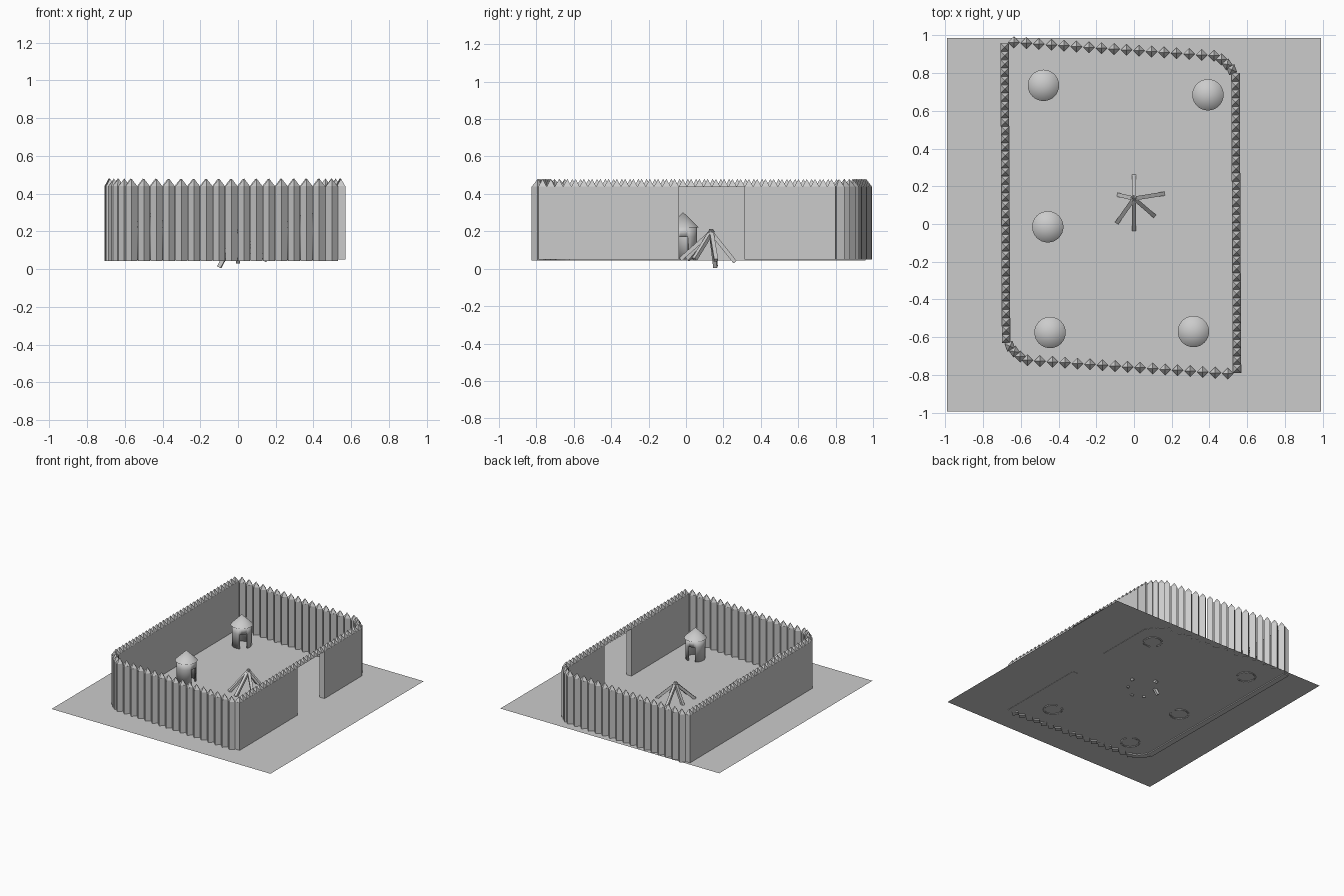
import bpy, bmesh
from math import radians, pi, cos, sin
from mathutils import Matrix, Vector

if "Cube" in bpy.data.objects:
    bpy.data.objects.remove(bpy.data.objects["Cube"])

GROUND = 0.052


def finish(bm, name, smooth=False):
    bmesh.ops.recalc_face_normals(bm, faces=bm.faces)
    me = bpy.data.meshes.new(name)
    bm.to_mesh(me)
    bm.free()
    ob = bpy.data.objects.new(name, me)
    bpy.context.collection.objects.link(ob)
    if smooth:
        bpy.ops.object.select_all(action='DESELECT')
        ob.select_set(True)
        bpy.context.view_layer.objects.active = ob
        bpy.ops.object.shade_smooth_by_angle(angle=radians(30))
    return ob


def prism(bm, x, y, z0, z1, r0, r1, yaw, n=4):
    mat = Matrix.Translation((x, y, (z0 + z1) / 2)) @ Matrix.Rotation(yaw, 4, 'Z')
    bmesh.ops.create_cone(bm, cap_ends=True, segments=n, radius1=r0, radius2=r1,
                          depth=z1 - z0, matrix=mat)


def find_yaw_offset():
    # yaw that makes a four-sided prism lie square to the axes
    bm = bmesh.new()
    bmesh.ops.create_cone(bm, segments=4, radius1=1, radius2=1, depth=1)
    bm.verts.ensure_lookup_table()
    v = bm.verts[0].co
    diag = abs(v.x) < 0.1 or abs(v.y) < 0.1
    bm.free()
    return pi / 4 if diag else 0


SQUARE = find_yaw_offset()


# Half of the palisade: long side, rounded corner, short side
def half_path():
    pts = []
    for i in range(36):
        t = i / 35
        pts.append((-0.686 + 0.008 * t, 0.937 - 1.545 * t, 0))
    pts += [(-0.658, -0.648, 20), (-0.634, -0.676, 35), (-0.603, -0.703, 45)]
    for i in range(17):
        t = i / 16
        pts.append((-0.565 + 1.062 * t, -0.722 - 0.071 * t, 45))
    return pts


# Stakes; the gate opening keeps only the points overhead
def palisade(name, turned, base):
    bm = bmesh.new()
    for x, y, deg in half_path():
        if turned:
            x, y = -0.14 - x, 0.17 - y
        yaw = SQUARE + radians(deg)
        in_gate = x > 0.5 and -0.02 < y < 0.32
        if not in_gate:
            prism(bm, x, y, base, 0.44, 0.032, 0.032, yaw)
        prism(bm, x, y, 0.438, 0.48, 0.032, 0.0, yaw)
    finish(bm, name)


palisade("palisade_left_front", False, 0.044)
palisade("palisade_right_back", True, 0.05)

# Ground sheet
bm = bmesh.new()
bmesh.ops.create_grid(bm, x_segments=1, y_segments=1, size=0.99,
                      matrix=Matrix.Translation((0, -0.005, GROUND)))
finish(bm, "ground_sheet")


# Round hut: thin wall with a doorway, cone roof
def hut(i, x, y, facing):
    n, r = 32, 0.074
    bm = bmesh.new()
    rings = []
    for z in (GROUND - 0.004, 0.17, 0.222):
        rings.append([bm.verts.new((x + r * cos(facing + 2 * pi * k / n),
                                    y + r * sin(facing + 2 * pi * k / n), z))
                      for k in range(n)])
    for lvl in range(2):
        for k in range(n):
            if lvl == 0 and (k < 2 or k >= n - 2):
                continue
            a, b, k2 = rings[lvl], rings[lvl + 1], (k + 1) % n
            bm.faces.new((a[k], a[k2], b[k2], b[k]))
    for v in [v for v in bm.verts if not v.link_faces]:
        bm.verts.remove(v)
    wall = finish(bm, f"hut_wall_{i}", True)
    mod = wall.modifiers.new("thickness", 'SOLIDIFY')
    mod.thickness = 0.01
    bm = bmesh.new()
    prism(bm, x, y, 0.22, 0.302, 0.083, 0.0, 0, n)
    finish(bm, f"hut_roof_{i}", True)


for i, (x, y, deg) in enumerate([(-0.48, 0.735, -45), (0.392, 0.685, 225),
                                 (-0.457, -0.015, 0), (-0.445, -0.575, 45),
                                 (0.315, -0.57, 100)]):
    hut(i + 1, x, y, radians(deg))

# Campfire: leaning poles meeting near the middle
FEET = [(0, 0.262, 0.035), (0.155, 0.16, 0.045), (0.105, 0.045, 0.05),
        (0, -0.03, 0.05), (-0.088, 0.01, 0.05), (-0.1, 0.158, 0.01)]
for i, (x, y, z) in enumerate(FEET):
    foot = Vector((x, y, z))
    top = Vector((-0.06 * x, 0.135 + 0.06 * (0.135 - y), 0.205))
    axis = top - foot
    bm = bmesh.new()
    mat = (Matrix.Translation((foot + top) / 2)
           @ axis.to_track_quat('Z', 'Y').to_matrix().to_4x4()
           @ Matrix.Rotation(SQUARE, 4, 'Z'))
    bmesh.ops.create_cone(bm, cap_ends=True, segments=4, radius1=0.015, radius2=0.015,
                          depth=axis.length, matrix=mat)
    finish(bm, f"campfire_pole_{i + 1}")
